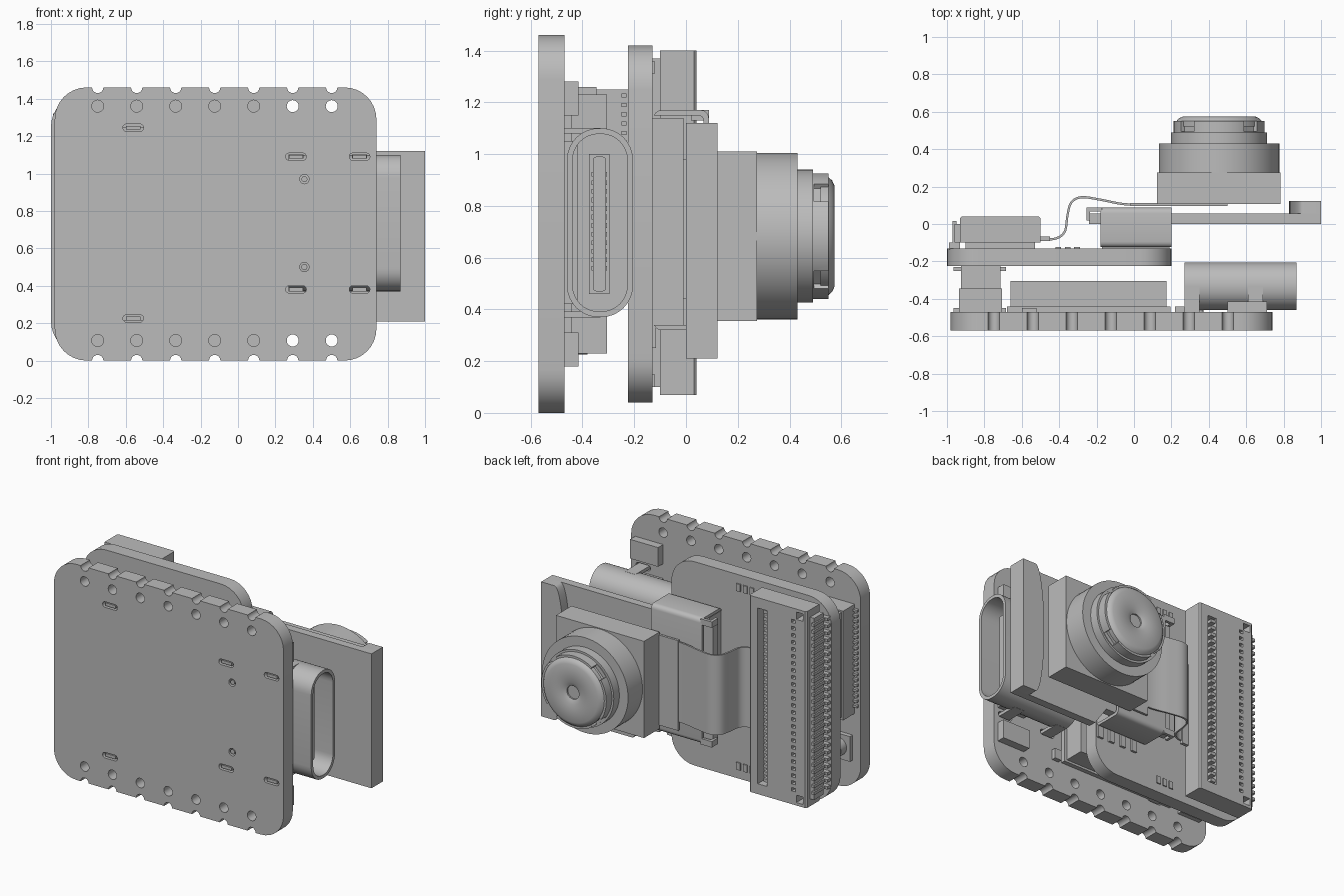
import bpy, bmesh, math
from mathutils import Vector

if "Cube" in bpy.data.objects:
    bpy.data.objects.remove(bpy.data.objects["Cube"])

grey = bpy.data.materials.new("plain_grey")
grey.use_nodes = True
grey.diffuse_color = (0.5, 0.5, 0.5, 1)
grey.node_tree.nodes["Principled BSDF"].inputs["Base Color"].default_value = (0.5, 0.5, 0.5, 1)


def add(name, bm):
    bmesh.ops.recalc_face_normals(bm, faces=bm.faces)
    mesh = bpy.data.meshes.new(name)
    bm.to_mesh(mesh)
    bm.free()
    mesh.materials.append(grey)
    ob = bpy.data.objects.new(name, mesh)
    bpy.context.collection.objects.link(ob)
    return ob


def add_prism(bm, outline, axis, a, b):
    """Extrude a 2D outline along x (y,z), y (x,z) or z (x,y)."""
    place = {"x": lambda p, t: (t, p[0], p[1]),
             "y": lambda p, t: (p[0], t, p[1]),
             "z": lambda p, t: (p[0], p[1], t)}[axis]
    lo = [bm.verts.new(place(p, a)) for p in outline]
    hi = [bm.verts.new(place(p, b)) for p in outline]
    bm.faces.new(lo)
    bm.faces.new(hi[::-1])
    for i in range(len(lo)):
        j = (i + 1) % len(lo)
        bm.faces.new((lo[i], lo[j], hi[j], hi[i]))


def rect(u0, u1, v0, v1, r=0, n=8):
    if not r:
        return [(u0, v0), (u1, v0), (u1, v1), (u0, v1)]
    centres = [(u1 - r, v1 - r), (u0 + r, v1 - r), (u0 + r, v0 + r), (u1 - r, v0 + r)]
    return [(cu + r * math.cos(t), cv + r * math.sin(t))
            for k, (cu, cv) in enumerate(centres)
            for t in [(k + i / n) * math.pi / 2 for i in range(n + 1)]]


def disc(u, v, r, n=24):
    return [(u + r * math.cos(math.tau * i / n), v + r * math.sin(math.tau * i / n)) for i in range(n)]


def prisms(name, outlines, axis, a, b):
    bm = bmesh.new()
    for o in outlines:
        add_prism(bm, o, axis, a, b)
    return add(name, bm)


def box(name, x0, x1, y0, y1, z0, z1):
    return prisms(name, [rect(x0, x1, y0, y1)], "z", z0, z1)


def lathe(name, profile, x, z, steps=64):
    bm = bmesh.new()
    vs = [bm.verts.new((x + r, y, z)) for r, y in profile]
    edges = [bm.edges.new(e) for e in zip(vs, vs[1:])]
    bmesh.ops.spin(bm, geom=vs + edges, cent=(x, 0, z), axis=(0, 1, 0),
                   angle=math.tau, steps=steps, use_merge=True)
    bmesh.ops.remove_doubles(bm, verts=bm.verts, dist=0.0005)
    return add(name, bm)


def bake(ob):
    dg = bpy.context.evaluated_depsgraph_get()
    ob.data = bpy.data.meshes.new_from_object(ob.evaluated_get(dg))
    ob.modifiers.clear()


def cut(ob, cutter):
    mod = ob.modifiers.new("cut", "BOOLEAN")
    mod.operation, mod.solver, mod.object = "DIFFERENCE", "EXACT", cutter
    bake(ob)
    bpy.data.objects.remove(cutter)


# Main board: edge notches, two rows of holes, mounting slots
front, back = -0.57, -0.47
columns = [-0.75 + 0.2085 * i for i in range(7)]
slots = [(x, z) for x, zs in ((-0.56, (0.225, 1.245)), (0.31, (0.38, 1.09)), (0.65, (0.38, 1.09))) for z in zs]
pegs = [(0.355, 0.5), (0.355, 0.97)]
main_board = prisms("main_board", [rect(-0.98, 0.74, 0, 1.46, 0.17)], "y", front, back)
holes = [disc(x, z, 0.032) for x in columns for z in (0.107, 1.36)]
holes += [disc(x, z, 0.03) for x in columns for z in (0, 1.46)]
holes += [rect(x - 0.055, x + 0.055, z - 0.019, z + 0.019, 0.018, 4) for x, z in slots]
holes += [disc(x, z, 0.025) for x, z in pegs]
cut(main_board, prisms("board_cutter", holes, "y", front - 0.1, back + 0.1))
prisms("slot_tabs", [rect(x - 0.038, x + 0.038, z - 0.01, z + 0.01) for x, z in slots], "y", front + 0.005, back + 0.02)
prisms("locating_pegs", [disc(x, z, 0.016, 16) for x, z in pegs], "y", front + 0.005, back + 0.02)

# Parts on the back of the main board
box("shield_lid", -0.66, 0.175, -0.46, -0.305, 0.23, 1.23)
box("shield_frame", -0.68, 0.195, back, -0.44, 0.215, 1.245)
for side, z in (("lower", 0.18), ("upper", 1.15)):
    box(side + "_button", 0.5, 0.71, back, -0.415, z, z + 0.13)
    box(side + "_chip", 0.22, 0.27, back, -0.44, z + 0.03, z + 0.1)
box("aerial_socket_base", -0.92, -0.75, back, -0.44, 0.2, 0.37)
lathe("aerial_socket", [(0.06, -0.45), (0.06, -0.38), (0.045, -0.38), (0.045, -0.43),
                        (0.018, -0.43), (0.018, -0.39), (0, -0.39)], -0.835, 0.285, 24)

# Connector joining the two boards
box("stacking_plug", -0.935, -0.705, back, -0.345, 0.52, 1.26)
box("stacking_socket", -0.925, -0.715, -0.35, -0.225, 0.54, 1.25)
pins = [0.57 + 0.036 * i for i in range(19)]
for nm, y0 in (("plug_pins", back), ("socket_pins", -0.25)):
    prisms(nm, [rect(-0.965, -0.685, z, z + 0.016) for z in pins], "y", y0, y0 + 0.02)

# Port shell, tongue and body
usb = prisms("port_shell", [rect(-0.46, -0.205, 0.37, 1.1, 0.122)], "x", 0.27, 0.87)
cut(usb, prisms("shell_cutter", [rect(-0.438, -0.227, 0.392, 1.078, 0.1)], "x", 0.42, 1))
prisms("port_tongue", [rect(-0.36, -0.31, 0.47, 0.99, 0.012, 3)], "x", 0.4, 0.79)
box("tongue_base", 0.4, 0.56, -0.375, -0.295, 0.46, 1.0)
prisms("tongue_contacts", [rect(-0.365, -0.305, 0.55 + 0.033 * i, 0.568 + 0.033 * i) for i in range(12)],
       "x", 0.5, 0.77)
for x in (0.31, 0.65):
    for z in (0.38, 1.09):
        box("port_foot", x - 0.04, x + 0.04, back - 0.05, -0.33, z - 0.011, z + 0.011)
box("port_mount", 0.5, 0.71, back, -0.42, 0.42, 1.05)

# Upper board
upper = prisms("upper_board", [rect(-1.0, 0.2, 0.04, 1.42, 0.17)], "y", -0.225, -0.13)
prisms("upper_board_pads", [rect(x, x + 0.03, z, z + 0.05) for x in (-0.42, -0.37, -0.32) for z in (0.1, 1.31)],
       "y", -0.13, -0.122)

# Tall cable connector with comb slot, contact holes and terminals
teeth = [0.16 + 0.0475 * i for i in range(25)]
tall = prisms("cable_connector", [[(-0.93, -0.1), (-0.5, -0.1), (-0.5, 0.03), (-0.51, 0.04),
                                   (-0.92, 0.04), (-0.93, 0.03)]], "z", 0.07, 1.4)
cuts = [rect(-0.635, -0.565, 0.14, 1.33)]
cuts += [rect(-0.85, -0.82, z, z + 0.022) for z in teeth]
cuts += [rect(-0.905, -0.855, z, z + 0.05) for z in (0.09, 1.33)]
cut(tall, prisms("slot_cutter", cuts, "y", -0.03, 0.1))
prisms("connector_comb", [rect(-0.635, -0.6, z, z + 0.022) for z in teeth], "y", -0.04, 0.03)
box("connector_base", -0.9, -0.53, -0.135, -0.09, 0.1, 1.37)
box("connector_ledge", -0.96, -0.92, -0.1, 0.0, 0.12, 1.35)
prisms("connector_terminals", [rect(-0.99, -0.93, z, z + 0.02) for z in teeth], "y", -0.135, -0.1)
prisms("ledge_contacts", [rect(-0.97, -0.95, z, z + 0.02) for z in teeth], "y", -0.11, 0.015)

# Flat cable from connector to camera
path = [Vector(p) for p in ((-0.58, -0.08), (-0.5, -0.08), (-0.42, -0.078), (-0.37, -0.04),
                            (-0.355, 0.05), (-0.335, 0.115), (-0.28, 0.143), (-0.18, 0.13),
                            (-0.05, 0.106), (0.1, 0.105), (0.3, 0.105))]
curve = []
for p, q, r, s in zip(path, path[1:], path[2:], path[3:]):
    for t in [i / 8 for i in range(8)]:
        curve.append(q + (r - p) * t / 2 + (2 * p - 5 * q + 4 * r - s) * t * t / 2
                     + (3 * q - p - 3 * r + s) * t ** 3 / 2)
bm = bmesh.new()
rows = [[bm.verts.new((c.x, c.y, z)) for z in (0.44, 0.98)] for c in curve]
for a, b in zip(rows, rows[1:]):
    bm.faces.new((a[0], b[0], b[1], a[1]))
cable = add("flat_cable", bm)
solid = cable.modifiers.new("thickness", "SOLIDIFY")
solid.thickness, solid.offset = 0.012, 0
bake(cable)
box("cable_stiffener", -0.02, 0.5, 0.096, 0.112, 0.38, 0.99)
box("cable_tab", -0.5, -0.45, -0.09, -0.068, 0.42, 1.0)

# Memory card with a thick curved grip
prisms("memory_card", [[(-0.24, 0.34), (0.27, 0.34), (0.36, 0.21), (1.0, 0.21),
                        (1.0, 1.12), (-0.24, 1.12)]], "y", 0, 0.055)
arc = [(0.9 - 0.07 * math.cos(i / 12 * math.pi / 2), 0.665 + 0.455 * math.sin(i / 12 * math.pi / 2))
       for i in range(-12, 13)]
prisms("card_grip", [[(1.0, 0.21)] + arc + [(1.0, 1.12)]], "y", 0.05, 0.122)

# Card holder: tray plus folded metal cover
box("holder_tray", -0.17, 0.19, -0.13, -0.01, 0.34, 1.14)
cover = prisms("holder_cover", [rect(-0.125, 0.088, 0.32, 1.17, 0.03, 4)], "x", -0.18, 0.2)
cut(cover, prisms("cover_cutter", [rect(-0.2, 0.068, 0.34, 1.15, 0.02, 4)], "x", -0.5, 0.5))
for z in (0.32, 1.13):
    box("holder_hook", -0.25, -0.17, 0.068, 0.088, z, z + 0.04)
    box("holder_hook_end", -0.255, -0.235, 0.02, 0.088, z, z + 0.04)
prisms("holder_pins", [rect(-0.12 + 0.09 * i, -0.08 + 0.09 * i, 0.25, 0.34) for i in range(4)], "y", -0.13, -0.115)

# Camera block, barrel, notched ring and lens cap
cx, cz = 0.455, 0.683
box("camera_block", 0.122, 0.782, 0.108, 0.275, 0.355, 1.01)
lathe("camera_barrel", [(0, 0.27), (0.322, 0.27), (0.322, 0.43), (0.257, 0.43),
                        (0.257, 0.49), (0, 0.49)], cx, cz)
ring = lathe("lens_ring", [(0, 0.485), (0.243, 0.485), (0.243, 0.55), (0, 0.55)], cx, cz)
bm = bmesh.new()
for k in range(4):
    a = math.pi / 4 + k * math.pi / 2
    add_prism(bm, [(cx + r * math.cos(a + d), cz + r * math.sin(a + d))
                   for r, d in ((0.222, -0.2), (0.3, -0.2), (0.3, 0.2), (0.222, 0.2))], "y", 0.495, 0.7)
cut(ring, add("ring_cutter", bm))
lathe("lens_cap", [(0, 0.52), (0.228, 0.52), (0.228, 0.55), (0.215, 0.565), (0.195, 0.574),
                   (0.075, 0.574), (0.045, 0.56), (0.045, 0.53), (0, 0.53)], cx, cz)

# Smooth round surfaces, keep edges sharp
bpy.ops.object.select_all(action="DESELECT")
for ob in bpy.context.collection.objects:
    if ob.type == "MESH" and ob.data.materials and ob.data.materials[0] == grey:
        ob.select_set(True)
        bpy.context.view_layer.objects.active = ob
bpy.ops.object.shade_smooth_by_angle(angle=math.radians(30))
